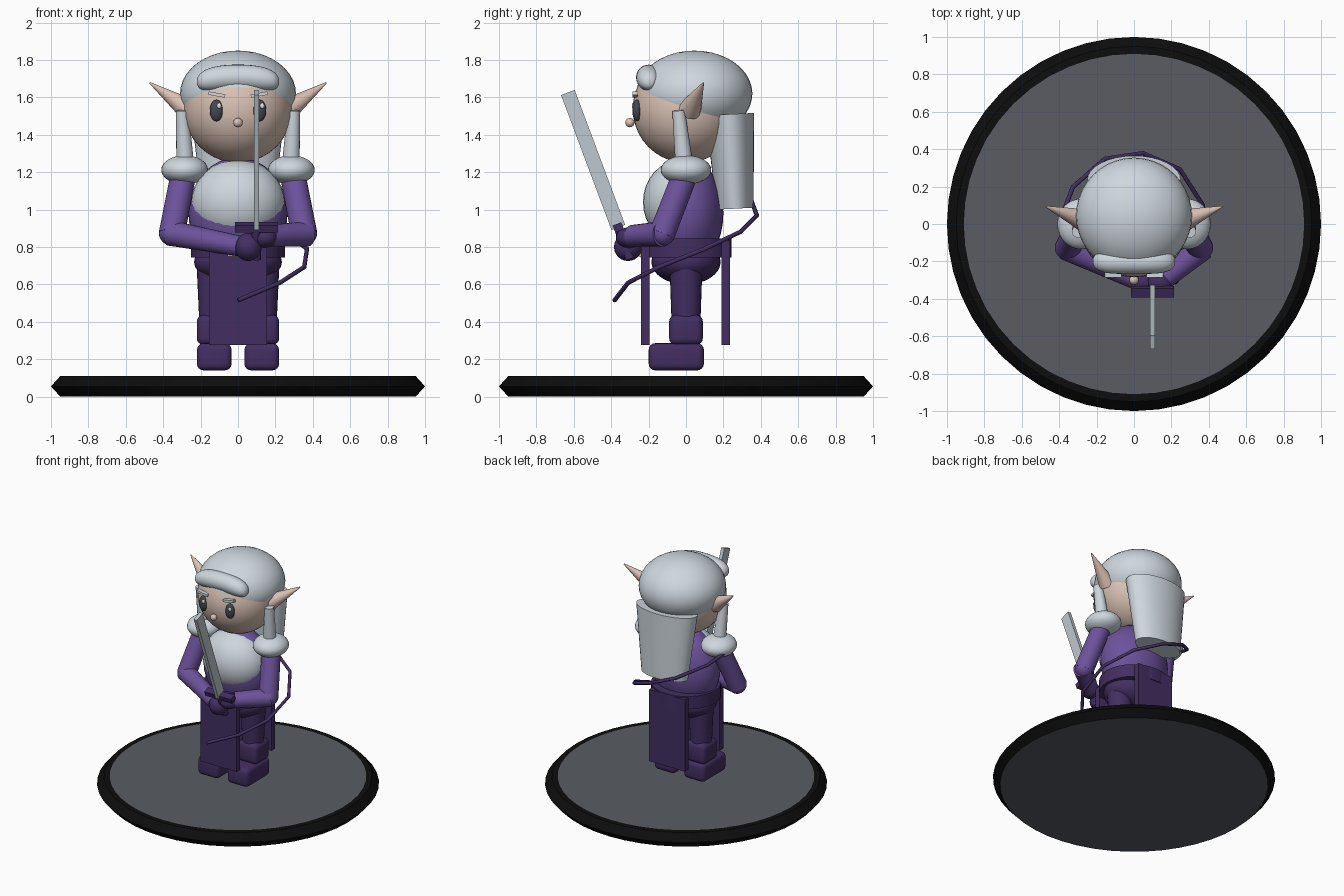
import bpy, bmesh, math
from mathutils import Vector, Matrix

if "Cube" in bpy.data.objects:
    bpy.data.objects.remove(bpy.data.objects["Cube"])


def mat(name, rgb):
    m = bpy.data.materials.new(name)
    m.diffuse_color = (*rgb, 1)
    m.use_nodes = True
    m.node_tree.nodes["Principled BSDF"].inputs["Base Color"].default_value = m.diffuse_color
    return m


WHITE = mat("silver white hair", (0.62, 0.68, 0.73))
STEEL = mat("steel", (0.52, 0.58, 0.62))
SKIN = mat("skin", (0.70, 0.54, 0.46))
PURPLE = mat("purple cloth", (0.15, 0.085, 0.33))
DARK = mat("dark purple", (0.055, 0.028, 0.12))
STONE = mat("stone grey", (0.10, 0.107, 0.125))
BLACK = mat("black rim", (0.004, 0.004, 0.004))
EYE = mat("eye grey", (0.055, 0.065, 0.08))
GOLD = mat("gold", (0.65, 0.47, 0.25))
GLINT = mat("eye glint", (0.9, 0.92, 0.94))


def finish(name, bm, *mats):
    bmesh.ops.recalc_face_normals(bm, faces=bm.faces)
    me = bpy.data.meshes.new(name)
    bm.to_mesh(me)
    bm.free()
    ob = bpy.data.objects.new(name, me)
    bpy.context.collection.objects.link(ob)
    for m in mats:
        me.materials.append(m)
    bpy.ops.object.select_all(action='DESELECT')
    ob.select_set(True)
    bpy.context.view_layer.objects.active = ob
    bpy.ops.object.shade_smooth_by_angle(angle=math.radians(40))
    return ob


def ball(name, c, r, m, seg=32):
    bm = bmesh.new()
    bmesh.ops.create_uvsphere(bm, u_segments=seg, v_segments=seg // 2, radius=1)
    bmesh.ops.transform(bm, verts=bm.verts,
                        matrix=Matrix.Translation(c) @ Matrix.Diagonal((*r, 1)))
    return finish(name, bm, m)


def rod(name, a, b, ra, rb, m, seg=24, squash=1.0):
    """Tapered cylinder from a to b, optionally squashed along its local y."""
    a, b = Vector(a), Vector(b)
    d = b - a
    bm = bmesh.new()
    bmesh.ops.create_cone(bm, cap_ends=True, segments=seg, radius1=ra,
                          radius2=rb, depth=d.length)
    q = Vector((0, 0, 1)).rotation_difference(d).to_matrix().to_4x4()
    bmesh.ops.transform(bm, verts=bm.verts, matrix=Matrix.Translation((a + b) / 2)
                        @ q @ Matrix.Diagonal((1, squash, 1, 1)))
    return finish(name, bm, m)


def box(name, c, size, m, bevel=0.0, rot=Matrix()):
    bm = bmesh.new()
    bmesh.ops.create_cube(bm, size=1)
    bmesh.ops.scale(bm, vec=size, verts=bm.verts)
    if bevel:
        bmesh.ops.bevel(bm, geom=bm.edges[:], offset=bevel, segments=4,
                        profile=0.5, affect='EDGES')
    bmesh.ops.transform(bm, verts=bm.verts, matrix=Matrix.Translation(c) @ rot)
    return finish(name, bm, m)


def tube(name, pts, r, m):
    cu = bpy.data.curves.new(name, 'CURVE')
    cu.dimensions = '3D'
    cu.bevel_depth = r
    cu.bevel_resolution = 2
    cu.use_fill_caps = True
    sp = cu.splines.new('POLY')
    sp.points.add(len(pts) - 1)
    for p, co in zip(sp.points, pts):
        p.co = (*co, 1)
    cu.materials.append(m)
    ob = bpy.data.objects.new(name, cu)
    bpy.context.collection.objects.link(ob)


# Display base: turned profile, grey top and bottom, black rim
bm = bmesh.new()
prof = [(0, 0), (.95, 0), (1, .055), (.95, .11), (.91, .11), (0, .11)]
vs = [bm.verts.new((x, 0, z)) for x, z in prof]
es = [bm.edges.new(p) for p in zip(vs, vs[1:])]
bmesh.ops.spin(bm, geom=vs + es, axis=(0, 0, 1), cent=(0, 0, 0),
               angle=math.tau, steps=48)
bmesh.ops.remove_doubles(bm, verts=bm.verts, dist=1e-4)
for f in bm.faces:
    if f.calc_center_median().xy.length > 0.8:
        f.material_index = 1
finish("base", bm, STONE, BLACK)

# Body
ball("hips", (0, 0, .72), (.235, .185, .12), DARK)
ball("torso", (0, 0, .98), (.265, .2, .3), PURPLE)
ball("fur_bib", (0, -.03, 1.04), (.25, .2, .225), WHITE)
rod("belt", (0, 0, .745), (0, 0, .845), .25, .25, DARK, 40, .97)
box("buckle", (0, -.25, .79), (.11, .03, .08), GOLD)
box("front_tabard", (0, -.217, .555), (.31, .045, .56), DARK)
box("back_tabard", (0, .213, .555), (.31, .045, .56), DARK)

# Head and face
ball("head", (0, 0, 1.54), (.29, .285, .29), SKIN, 40)
ball("nose", (0, -.3, 1.465), (.025, .025, .025), SKIN, 16)
ball("hair_cap", (0, .045, 1.62), (.31, .31, .23), WHITE, 40)
rod("back_hair", (0, .235, 1.51), (0, .262, 1.005), .25, .19, WHITE, 32, .52)

# Fringe: blunt-ended roll that droops at the ends
bm = bmesh.new()
bmesh.ops.create_uvsphere(bm, u_segments=24, v_segments=24, radius=1)
for v in bm.verts:
    x = v.co.z
    ring = math.sqrt(max(1 - x * x, 0))
    k = .067 * (1 - x ** 4) ** .4 / ring if ring > 1e-4 else 0
    v.co = (.22 * x, -.2 + v.co.x * k, 1.708 - .025 * x * x + v.co.y * k)
finish("fringe", bm, WHITE)

# Mirrored parts
for s, side in ((-1, "left"), (1, "right")):
    ball(f"{side}_eye", (s * .115, -.262, 1.53), (.036, .025, .058), EYE, 24)
    ball(f"{side}_eye_glint", (s * .115 + .014, -.284, 1.555), (.012, .006, .015), GLINT, 12)
    box(f"{side}_brow", (s * .113, -.272, 1.615), (.09, .03, .018), WHITE,
        rot=Matrix.Rotation(-s * .17, 4, 'Y'))
    rod(f"{side}_ear", (s * .265, .02, 1.535), (s * .472, .093, 1.678), .062, .004, SKIN, 16)
    rod(f"{side}_side_lock", (s * .298, -.04, 1.53), (s * .28, -.005, 1.2), .034, .05, WHITE, 16)
    ball(f"{side}_shoulder_puff", (s * .285, 0, 1.212), (.125, .135, .078), WHITE)
    rod(f"{side}_upper_arm", (s * .29, 0, 1.2), (s * .355, -.13, .865), .068, .07, PURPLE)
    ball(f"{side}_elbow", (s * .355, -.125, .875), (.068, .068, .068), PURPLE, 24)
    rod(f"{side}_leg", (s * .13, 0, .42), (s * .133, 0, .7), .078, .088, DARK)
    box(f"{side}_boot_shaft", (s * .135, 0, .357), (.17, .18, .16), DARK, .035)
    box(f"{side}_foot", (s * .127, -.052, .213), (.185, .295, .145), DARK, .035)

# Forearms meeting at the sword grip
rod("left_forearm", (-.365, -.125, .875), (.01, -.295, .805), .068, .055, PURPLE)
rod("right_forearm", (.37, -.125, .87), (.17, -.285, .86), .068, .058, PURPLE)
ball("left_hand", (.055, -.31, .8), (.072, .075, .075), DARK, 24)
ball("right_hand", (.14, -.305, .85), (.07, .07, .055), DARK, 24)

# Sword, leaning forward along one axis
tilt = Matrix.Rotation(math.radians(20.5), 4, 'X')
lean = Vector((0, -math.sin(math.radians(20.5)), math.cos(math.radians(20.5))))
root = Vector((.098, -.362, .905))
box("sword_blade", root + lean * .385, (.027, .078, .77), STEEL, rot=tilt)
box("sword_guard", root, (.23, .05, .04), DARK, rot=tilt)
rod("sword_grip", root, root - lean * .18, .025, .025, DARK, 12)

# Sash cord: rising helix from the front, round the back to the left shoulder
cord = []
for deg in (-90, -54, -22, 15, 50, 83, 114, 149, 170):
    t = math.radians(deg)
    cord.append((.382 * math.cos(t), .382 * math.sin(t), .515 + (deg + 90) * .00262))
tube("cord", cord, .012, DARK)
